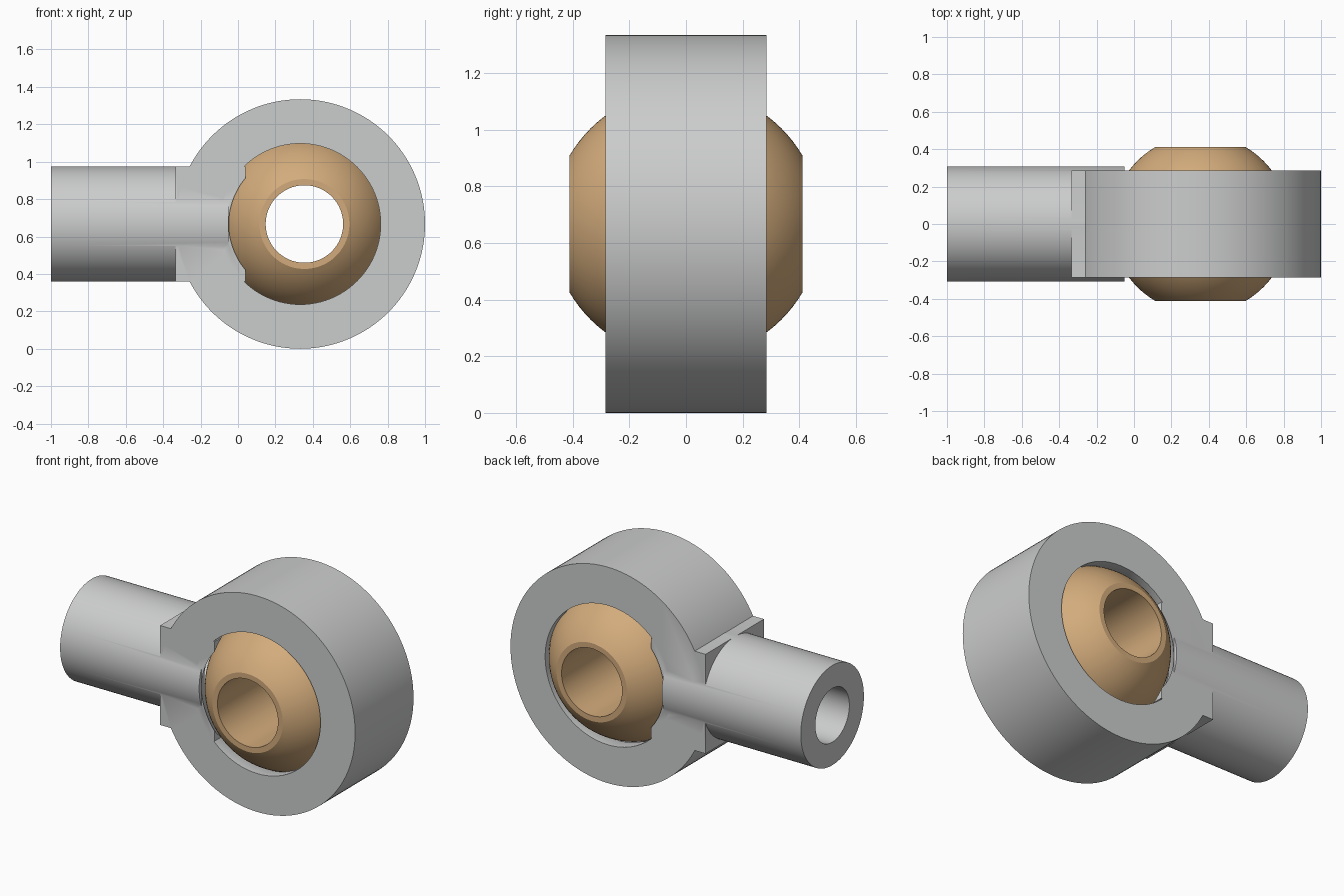
import bpy, bmesh, math
from mathutils import Matrix, Vector

if "Cube" in bpy.data.objects:
    bpy.data.objects.remove(bpy.data.objects["Cube"])

AXIS_Z = 0.667          # height of the shank axis and eye centre
EYE = Vector((0.333, 0, AXIS_Z))
HALF_WIDTH = 0.285      # half thickness of the eye
SOCKET_R = 0.477


def material(name, rgb):
    m = bpy.data.materials.new(name)
    m.use_nodes = True
    m.diffuse_color = (*rgb, 1)
    m.node_tree.nodes["Principled BSDF"].inputs["Base Color"].default_value = (*rgb, 1)
    return m


steel = material("light grey steel", (0.60, 0.61, 0.605))
bronze = material("tan bronze", (0.65, 0.41, 0.20))


def finish(name, bm, mat):
    bmesh.ops.recalc_face_normals(bm, faces=bm.faces)
    mesh = bpy.data.meshes.new(name)
    bm.to_mesh(mesh)
    bm.free()
    mesh.materials.append(mat)
    obj = bpy.data.objects.new(name, mesh)
    bpy.context.collection.objects.link(obj)
    return obj


def cylinder(name, centre, radius, length, axis, segments=96):
    bm = bmesh.new()
    bmesh.ops.create_cone(bm, cap_ends=True, segments=segments,
                          radius1=radius, radius2=radius, depth=length)
    turn = Matrix.Rotation(math.pi / 2, 4, "Y" if axis == "X" else "X")
    bm.transform(Matrix.Translation(centre) @ turn)
    return finish(name, bm, steel)


def select_only(obj):
    bpy.ops.object.select_all(action="DESELECT")
    obj.select_set(True)
    bpy.context.view_layer.objects.active = obj


def combine(target, other, operation):
    select_only(target)
    mod = target.modifiers.new("combine", "BOOLEAN")
    mod.operation, mod.solver, mod.object = operation, "EXACT", other
    bpy.ops.object.modifier_apply(modifier=mod.name)
    bpy.data.objects.remove(other)


def smooth(obj):
    select_only(obj)
    bpy.ops.object.shade_smooth_by_angle(angle=math.radians(30))


# Eye ring with its straight opening
housing = cylinder("rod_end_housing", EYE, 0.667, 2 * HALF_WIDTH, "Y", 128)
combine(housing, cylinder("opening", EYE, 0.43, 1, "Y"), "DIFFERENCE")

# Neck block joining the eye to the shank
bm = bmesh.new()
bmesh.ops.create_cube(bm, size=1)
bm.transform(Matrix.Translation((-0.1465, 0, AXIS_Z)) @
             Matrix.Diagonal((0.373, 2 * HALF_WIDTH, 0.614, 1)))
combine(housing, finish("neck", bm, steel), "UNION")

# Round shank
combine(housing, cylinder("shank", (-0.525, 0, AXIS_Z), 0.308, 0.95, "X"), "UNION")

# Spherical socket and shank bore
bm = bmesh.new()
bmesh.ops.create_uvsphere(bm, u_segments=96, v_segments=48, radius=SOCKET_R)
bm.transform(Matrix.Translation(EYE))
combine(housing, finish("socket", bm, steel), "DIFFERENCE")
combine(housing, cylinder("bore", (-0.6, 0, AXIS_Z), 0.166, 1.1, "X", 64), "DIFFERENCE")
smooth(housing)

# Ball: a truncated sphere with a through hole, turned about the y axis
BALL_R, BALL_HALF, HOLE_R, STEPS = 0.477, 0.412, 0.207, 32
limit = math.asin(BALL_HALF / BALL_R)
angles = [limit * (2 * i / STEPS - 1) for i in range(STEPS + 1)]
profile = [(BALL_R * math.cos(a), BALL_R * math.sin(a)) for a in angles]
profile += [(HOLE_R, BALL_HALF), (HOLE_R, -BALL_HALF)]
bm = bmesh.new()
points = [bm.verts.new((r, y, 0)) for r, y in profile]
edges = [bm.edges.new((points[i - 1], points[i])) for i in range(len(points))]
bmesh.ops.spin(bm, geom=points + edges, cent=(0, 0, 0), axis=(0, 1, 0),
               angle=2 * math.pi, steps=96, use_merge=True)
bmesh.ops.remove_doubles(bm, verts=bm.verts, dist=0.0001)
bm.transform(Matrix.Translation((0.355, 0, AXIS_Z)))
smooth(finish("swivel_ball", bm, bronze))
